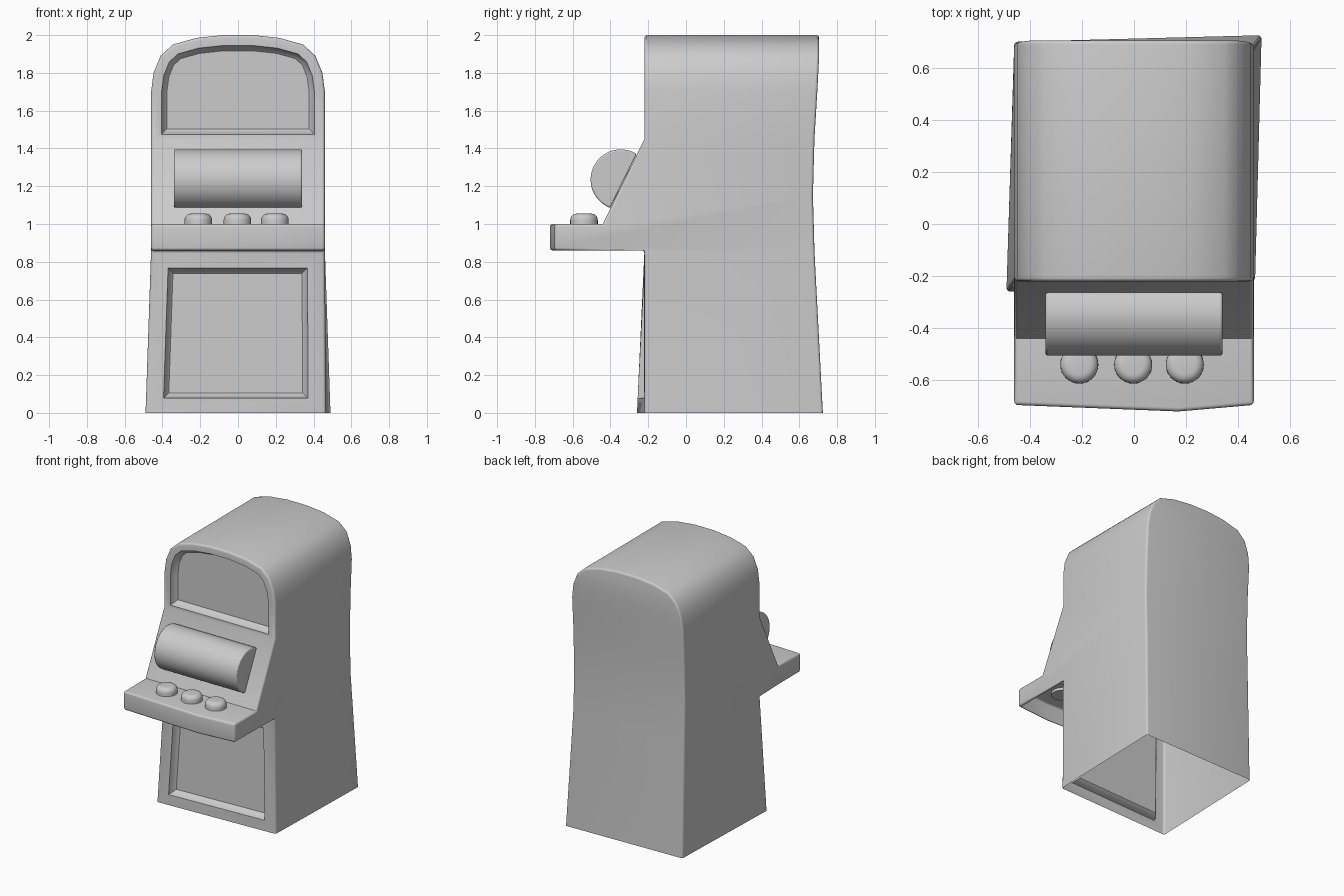
import bpy, bmesh, math
from mathutils import Matrix

if "Cube" in bpy.data.objects:
    bpy.data.objects.remove(bpy.data.objects["Cube"])


def finish(name, bm, angle=40):
    mesh = bpy.data.meshes.new(name)
    bm.to_mesh(mesh)
    bm.free()
    ob = bpy.data.objects.new(name, mesh)
    bpy.context.collection.objects.link(ob)
    bpy.ops.object.select_all(action='DESELECT')
    ob.select_set(True)
    bpy.context.view_layer.objects.active = ob
    bpy.ops.object.shade_smooth_by_angle(angle=math.radians(angle))
    return ob


# Cabinet: open-bottomed shell with shelf, sloping reel panel and arched head
bm = bmesh.new()


def pair(x, y, z):
    return [bm.verts.new((s * x, y, z)) for s in (-1, 1)]


# Slightly skewed flared base, left then right
base_f = [bm.verts.new((-0.49, -0.26, 0)), bm.verts.new((0.465, -0.22, 0))]
base_b = [bm.verts.new((-0.46, 0.70, 0)), bm.verts.new((0.49, 0.725, 0))]
neck = pair(0.46, -0.22, 0.86)
shelf_low = pair(0.46, -0.695, 0.86)
shelf_top = pair(0.46, -0.695, 1.0)
mid_low = bm.verts.new((0.17, -0.72, 0.86))
mid_top = bm.verts.new((0.17, -0.72, 1.0))
root = pair(0.46, -0.44, 1.0)
back = [pair(0.46, 0.68, 0.86), pair(0.46, 0.672, 1.15)]

# Arched head rows: half width, height, back depth
rows = [(0.46, 1.45, 0.68), (0.46, 1.7, 0.695), (0.447, 1.8, 0.70), (0.41, 1.89, 0.705),
        (0.345, 1.95, 0.705), (0.22, 1.985, 0.705), (0.08, 2.0, 0.705)]
head_f = [pair(x, -0.22, z) for x, z, y in rows]
head_b = [pair(x, y, z) for x, z, y in rows]

face = bm.faces.new
for s in (0, 1):
    face([base_f[s], neck[s], back[0][s], base_b[s]])
    face([neck[s], shelf_low[s], shelf_top[s], root[s], head_f[0][s],
          head_b[0][s], back[1][s], back[0][s]])
    for i in range(len(rows) - 1):
        face([head_f[i][s], head_f[i + 1][s], head_b[i + 1][s], head_b[i][s]])
    face([shelf_low[s], mid_low, mid_top, shelf_top[s]])
face([head_f[-1][0], head_f[-1][1], head_b[-1][1], head_b[-1][0]])
face([base_f[0], base_f[1], neck[1], neck[0]])
face([neck[0], neck[1], shelf_low[1], mid_low, shelf_low[0]])
face([root[0], root[1], shelf_top[1], mid_top, shelf_top[0]])
face([root[0], root[1], head_f[0][1], head_f[0][0]])
face([p[0] for p in head_f] + [p[1] for p in reversed(head_f)])
spine = [base_b] + back + head_b
for a, b in zip(spine, spine[1:]):
    face([a[0], a[1], b[1], b[0]])
bmesh.ops.recalc_face_normals(bm, faces=bm.faces)

# Rounded outer edges
edges = [e for e in bm.edges if e.is_manifold and e.calc_face_angle() > 0.6
         and not all(v in root for v in e.verts)]
bmesh.ops.bevel(bm, geom=edges, offset=0.03, offset_type='OFFSET', segments=4,
                profile=0.5, affect='EDGES', clamp_overlap=True)
bm.normal_update()

# Recessed upper screen and lower door
panels = [f for f in bm.faces if f.normal.y < -0.95 and f.calc_area() > 0.2]
for f in panels:
    upper = f.calc_center_median().z > 1.2
    bmesh.ops.inset_individual(bm, faces=[f], thickness=0.04 if upper else 0.078,
                               use_even_offset=True)
    if upper:
        low = min(v.co.z for v in f.verts)
        for v in f.verts:
            if v.co.z < low + 0.01:
                v.co.z = 1.475
    for t, d in ((0.008, -0.03), (0.02, -0.02)):
        bmesh.ops.inset_individual(bm, faces=[f], thickness=t, depth=d, use_even_offset=True)

# Open underside of the shelf
bm.normal_update()
under = [f for f in bm.faces if f.normal.z < -0.95 and f.calc_area() > 0.2]
bmesh.ops.delete(bm, geom=under, context='FACES')
finish("cabinet", bm)

# Reel drum: part cylinder sitting on the sloping panel
bm = bmesh.new()
slope = math.atan2(0.45, 0.22)
steps = 28
arc = []
for i in range(steps + 1):
    a = slope - 0.1 + (math.pi + 0.2) * i / steps
    arc.append((-0.345 + 0.16 * math.cos(a), 1.235 + 0.16 * math.sin(a)))
cap = bm.faces.new([bm.verts.new((-0.34, y, z)) for y, z in arc])
ext = bmesh.ops.extrude_face_region(bm, geom=[cap], use_keep_orig=True)
for v in ext["geom"]:
    if isinstance(v, bmesh.types.BMVert):
        v.co.x = 0.34
bmesh.ops.recalc_face_normals(bm, faces=bm.faces)
drum = finish("reel_drum", bm)
bev = drum.modifiers.new("soft_rim", 'BEVEL')
bev.width = 0.008
bev.segments = 2
bev.limit_method = 'ANGLE'
bev.angle_limit = math.radians(50)

# Domed push buttons
for name, x in (("left_button", -0.21), ("middle_button", -0.003), ("right_button", 0.195)):
    bm = bmesh.new()
    bmesh.ops.create_cone(bm, cap_ends=True, segments=32, radius1=0.073, radius2=0.073,
                          depth=0.075, matrix=Matrix.Translation((x, -0.54, 1.0175)))
    rim = [e for e in bm.edges if all(v.co.z > 1.03 for v in e.verts)]
    bmesh.ops.bevel(bm, geom=rim, offset=0.034, offset_type='OFFSET', segments=5,
                    profile=0.5, affect='EDGES')
    finish(name, bm)
